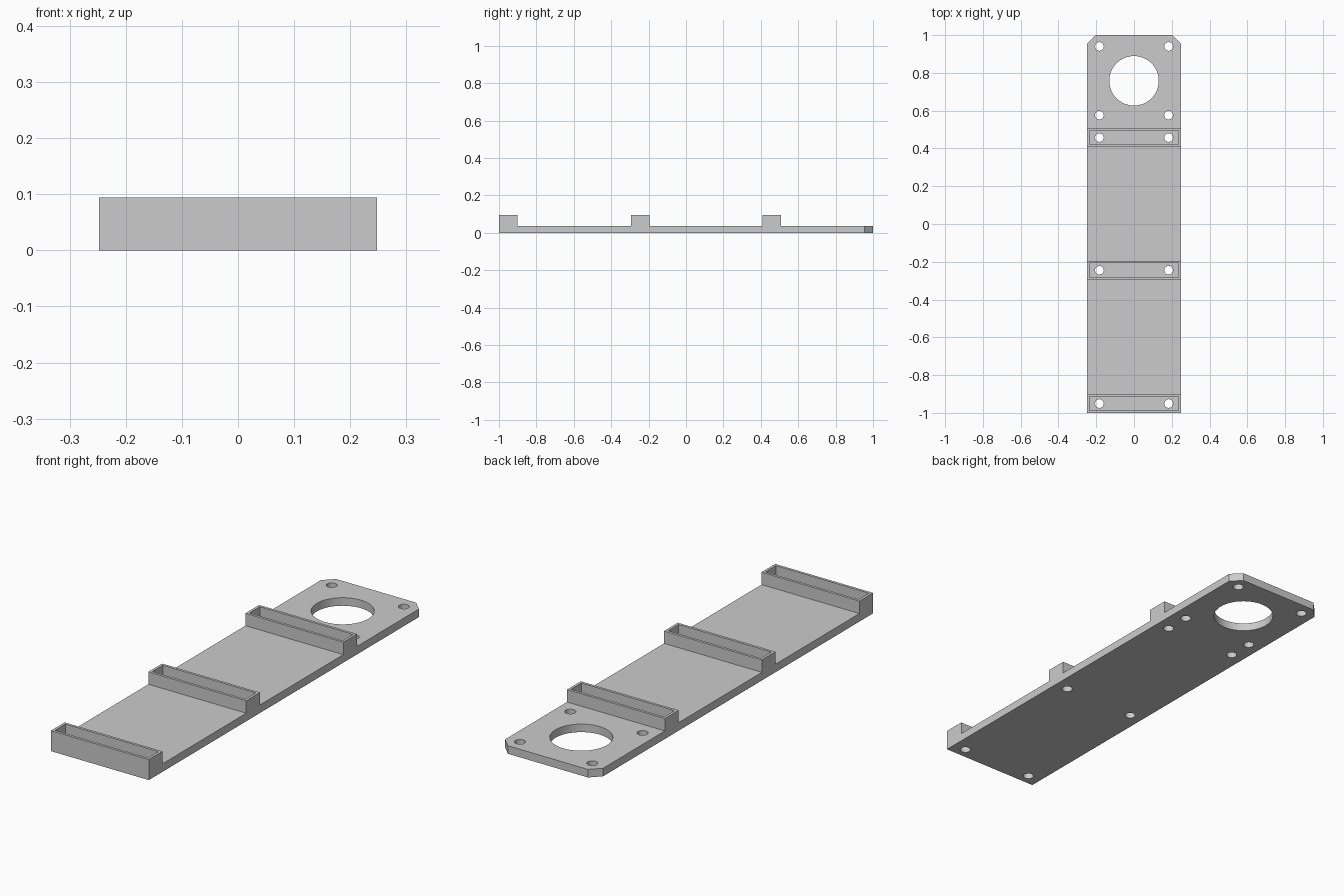
import bpy
import bmesh
import math
from mathutils import Matrix

if "Cube" in bpy.data.objects:
    bpy.data.objects.remove(bpy.data.objects["Cube"], do_unlink=True)

HALF_W, BASE_H, RIB_H = 0.248, 0.037, 0.094
RIB_D, WALL, CHAMFER = 0.099, 0.012, 0.045
HOLE_X, HOLE_R = 0.183, 0.023
RIB_Y = (-0.9505, -0.245, 0.4575)

grey = bpy.data.materials.new("light grey")
grey.use_nodes = True
colour = (0.6, 0.6, 0.6, 1)
grey.diffuse_color = colour
grey.node_tree.nodes["Principled BSDF"].inputs["Base Color"].default_value = colour


def finish(name, bm, helper=False):
    bmesh.ops.recalc_face_normals(bm, faces=bm.faces)
    mesh = bpy.data.meshes.new(name)
    bm.to_mesh(mesh)
    bm.free()
    mesh.materials.append(grey)
    obj = bpy.data.objects.new(name, mesh)
    bpy.context.collection.objects.link(obj)
    obj.hide_render = helper
    return obj


def add_box(bm, half_x, y, depth, z0, z1):
    place = Matrix.Translation((0, y, (z0 + z1) / 2))
    size = Matrix.Diagonal((2 * half_x, depth, z1 - z0, 1))
    bmesh.ops.create_cube(bm, size=1, matrix=place @ size)


def add_drill(bm, x, y, radius, sides):
    bmesh.ops.create_cone(bm, cap_ends=True, segments=sides, radius1=radius,
                          radius2=radius, depth=0.5,
                          matrix=Matrix.Translation((x, y, 0)))


def boolean(target, other, operation):
    mod = target.modifiers.new(operation.title(), 'BOOLEAN')
    mod.operation = operation
    mod.solver = 'EXACT'
    mod.object = other
    bpy.context.view_layer.objects.active = target
    bpy.ops.object.modifier_apply(modifier=mod.name)
    bpy.data.objects.remove(other, do_unlink=True)


# Base plate with two chamfered back corners
bm = bmesh.new()
outline = [(-HALF_W, -1), (HALF_W, -1), (HALF_W, 1 - CHAMFER),
           (HALF_W - CHAMFER, 1), (CHAMFER - HALF_W, 1), (-HALF_W, 1 - CHAMFER)]
face = bm.faces.new([bm.verts.new((x, y, 0)) for x, y in outline])
top = bmesh.ops.extrude_face_region(bm, geom=[face])["geom"]
bmesh.ops.translate(bm, vec=(0, 0, BASE_H),
                    verts=[v for v in top if isinstance(v, bmesh.types.BMVert)])
plate = finish("mounting_plate", bm)

# Raised cross ribs, joined to the plate
for y in RIB_Y:
    bm = bmesh.new()
    add_box(bm, HALF_W, y, RIB_D, 0, RIB_H)
    boolean(plate, finish("cross_rib", bm), 'UNION')

# Open pockets inside the ribs
bm = bmesh.new()
for y in RIB_Y:
    add_box(bm, HALF_W - WALL, y, RIB_D - 2 * WALL, BASE_H, RIB_H + 0.1)
boolean(plate, finish("pocket_cutter", bm, True), 'DIFFERENCE')

# Large round opening and screw holes
bm = bmesh.new()
add_drill(bm, 0, 0.758, 0.131, 64)
for y in RIB_Y + (0.576, 0.94):
    for side in (-1, 1):
        add_drill(bm, side * HOLE_X, y, HOLE_R, 32)
boolean(plate, finish("hole_cutter", bm, True), 'DIFFERENCE')

# Smooth hole walls, crisp edges elsewhere
bpy.ops.object.select_all(action='DESELECT')
plate.select_set(True)
bpy.context.view_layer.objects.active = plate
bpy.ops.object.shade_smooth_by_angle(angle=math.radians(30))
